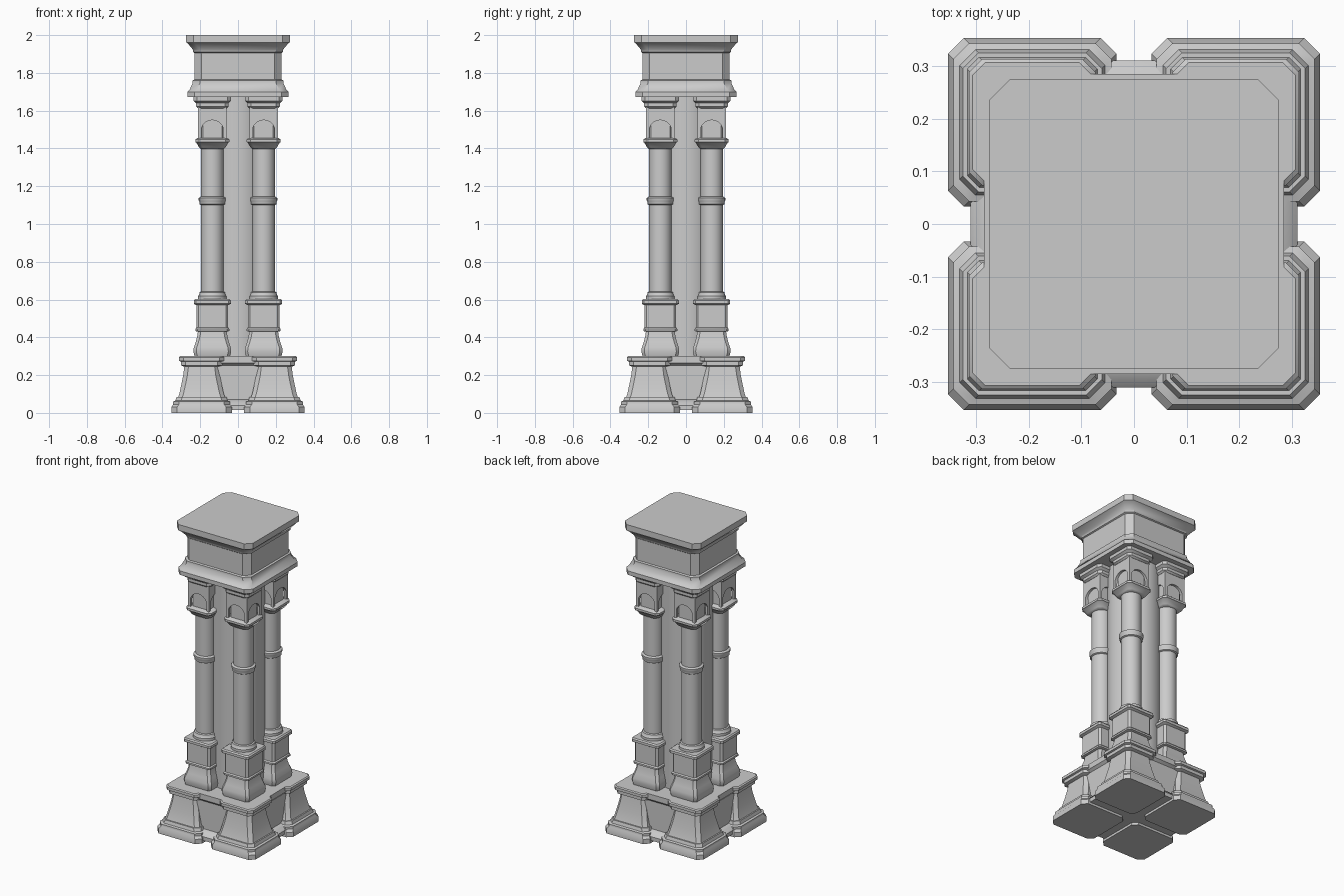
import bpy, bmesh, math

cube = bpy.data.objects.get("Cube")
if cube:
    bpy.data.objects.remove(cube, do_unlink=True)

stone = bpy.data.materials.new("grey stone")
stone.use_nodes = True
GREY = (0.6, 0.6, 0.6, 1)
stone.diffuse_color = GREY
stone.node_tree.nodes["Principled BSDF"].inputs["Base Color"].default_value = GREY

COLUMN = 0.136   # offset of each small column from the middle
FOOT = 0.193     # offset of each corner foot


def finish(name, bm, mirrored, angle=35):
    bmesh.ops.recalc_face_normals(bm, faces=bm.faces)
    mesh = bpy.data.meshes.new(name)
    bm.to_mesh(mesh)
    bm.free()
    mesh.materials.append(stone)
    obj = bpy.data.objects.new(name, mesh)
    bpy.context.collection.objects.link(obj)
    if mirrored:
        mod = obj.modifiers.new("four corners", 'MIRROR')
        mod.use_axis = (True, True, False)
        mod.use_mirror_merge = False
    bpy.ops.object.select_all(action='DESELECT')
    obj.select_set(True)
    bpy.context.view_layer.objects.active = obj
    bpy.ops.object.shade_smooth_by_angle(angle=math.radians(angle))
    return obj


def skin(bm, rings):
    """Join rings of points into a closed solid."""
    rows = [[bm.verts.new(p) for p in ring] for ring in rings]
    n = len(rows[0])
    for low, high in zip(rows, rows[1:]):
        for i in range(n):
            j = (i + 1) % n
            bm.faces.new((low[i], low[j], high[j], high[i]))
    bm.faces.new(rows[0][::-1])
    bm.faces.new(rows[-1])


def square_stack(name, profile, cut, offset=0.0):
    """Chamfered square section following (half width, height) steps."""
    bm = bmesh.new()
    rings = []
    for h, z in profile:
        k = h - cut
        pts = [(h, -k), (h, k), (k, h), (-k, h), (-h, k), (-h, -k), (-k, -h), (k, -h)]
        rings.append([(x + offset, y + offset, z) for x, y in pts])
    skin(bm, rings)
    return finish(name, bm, offset > 0)


def turned(name, profile, offset=0.0, sides=32):
    """Round section following (radius, height) steps."""
    bm = bmesh.new()
    turns = [2 * math.pi * i / sides for i in range(sides)]
    skin(bm, [[(r * math.cos(a) + offset, r * math.sin(a) + offset, z) for a in turns]
              for r, z in profile])
    return finish(name, bm, offset > 0)


# Central base and core
square_stack("base_core", [(0.31, 0.015), (0.31, 0.04), (0.295, 0.06), (0.27, 0.07),
                           (0.27, 0.25), (0.285, 0.265), (0.285, 0.3)], 0.06)
turned("core_shaft", [(0.16, 0.29), (0.16, 1.68)], sides=48)

# Corner feet
square_stack("foot_plinth", [(0.16, 0), (0.16, 0.03), (0.15, 0.045), (0.15, 0.06),
                             (0.138, 0.065), (0.132, 0.085)], 0.03, FOOT)
square_stack("foot_block", [(0.125, 0.08), (0.118, 0.1), (0.107, 0.15),
                            (0.097, 0.2), (0.09, 0.255)], 0.022, FOOT)
square_stack("foot_slab", [(0.095, 0.245), (0.11, 0.252), (0.11, 0.272), (0.12, 0.276),
                           (0.12, 0.294), (0.114, 0.3)], 0.025, FOOT)

# Pedestals under the columns
square_stack("pedestal_flare", [(0.094, 0.3), (0.1, 0.325), (0.098, 0.345), (0.088, 0.375),
                                (0.08, 0.405), (0.076, 0.435)], 0.015, COLUMN)
square_stack("pedestal_block", [(0.08, 0.43), (0.09, 0.434), (0.09, 0.445), (0.084, 0.452),
                                (0.084, 0.57), (0.098, 0.578), (0.098, 0.594), (0.092, 0.602)],
             0.012, COLUMN)

# Column shafts with their rings
turned("column_foot", [(0.076, 0.6), (0.076, 0.618), (0.07, 0.625), (0.068, 0.638),
                       (0.06, 0.642)], COLUMN)
turned("column_shaft", [(0.06, 0.6), (0.06, 1.43)], COLUMN)
turned("column_band", [(0.06, 1.1), (0.068, 1.105), (0.068, 1.118), (0.072, 1.124),
                       (0.072, 1.138), (0.06, 1.145)], COLUMN)

# Capitals
square_stack("capital_collar", [(0.062, 1.398), (0.07, 1.405), (0.084, 1.43), (0.09, 1.433),
                                (0.09, 1.447), (0.08, 1.455)], 0.02, COLUMN)
square_stack("capital_block", [(0.06, 1.44), (0.06, 1.62)], 0.01, COLUMN)


def arch_faces(half, depth, low, high, radius):
    """Four thin walls, each with an arched opening at its foot."""
    bm = bmesh.new()
    spring = low + 0.04
    arch = [(radius * math.cos(math.pi * i / 16), spring + radius * math.sin(math.pi * i / 16))
            for i in range(17)]
    outline = [(-half, low), (-half, high), (half, high), (half, low), (radius, low)]
    outline += arch + [(-radius, low)]
    for turn in range(4):
        c, s = round(math.cos(turn * math.pi / 2)), round(math.sin(turn * math.pi / 2))
        rings = []
        for d in (half, half - depth):
            rings.append([(COLUMN + c * d - s * u, COLUMN + s * d + c * u, z)
                          for u, z in outline])
        skin(bm, rings)
    return finish("capital_arches", bm, True)


arch_faces(0.075, 0.018, 1.45, 1.62, 0.06)
square_stack("capital_abacus", [(0.076, 1.612), (0.086, 1.622), (0.086, 1.64), (0.1, 1.652),
                                (0.1, 1.675)], 0.02, COLUMN)

# Entablature across all four columns
square_stack("entablature", [(0.268, 1.672), (0.268, 1.698), (0.256, 1.712), (0.24, 1.745),
                             (0.24, 1.76), (0.23, 1.765), (0.23, 1.905), (0.237, 1.91),
                             (0.24, 1.925), (0.265, 1.955), (0.274, 1.962), (0.274, 2.0)], 0.038)
